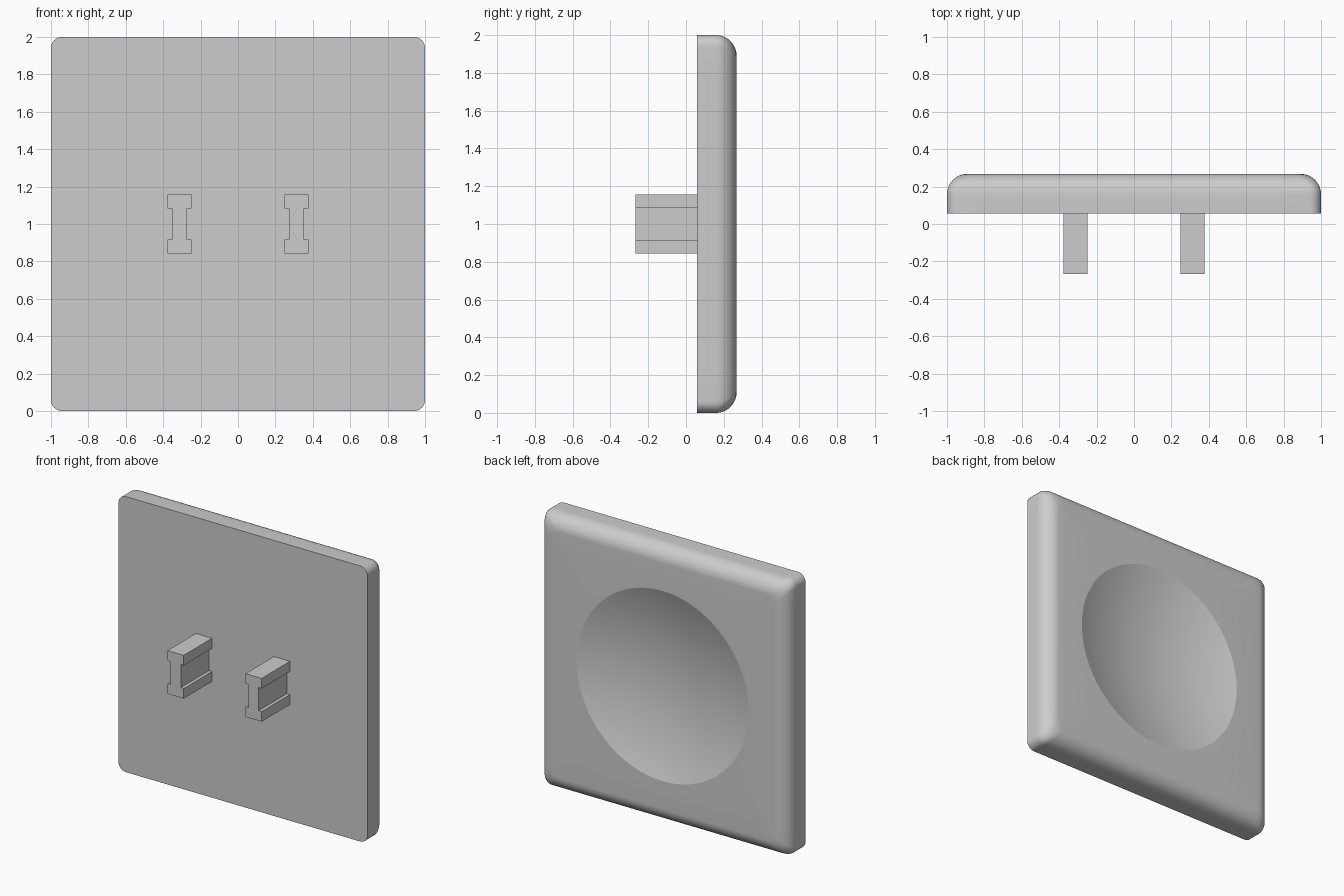
import bpy
import bmesh
from math import sin, cos, pi, radians, sqrt

cube = bpy.data.objects.get("Cube")
if cube:
    bpy.data.objects.remove(cube, do_unlink=True)

FRONT, PLATE_FRONT, BACK = -0.268, 0.057, 0.268
FILLET, CORNER = 0.11, 0.06
DISH_RADIUS, DISH_DEPTH = 0.69, 0.12
ARC, SIDE = 8, 15                       # segments per corner, points per straight
COUNT = 4 * (ARC + 1 + SIDE)

grey = bpy.data.materials.new("light_grey")
grey.use_nodes = True
grey.diffuse_color = (0.604, 0.604, 0.604, 1)
grey.node_tree.nodes["Principled BSDF"].inputs["Base Color"].default_value = grey.diffuse_color


def finish(name, bm):
    bmesh.ops.recalc_face_normals(bm, faces=bm.faces)
    mesh = bpy.data.meshes.new(name)
    bm.to_mesh(mesh)
    bm.free()
    mesh.materials.append(grey)
    obj = bpy.data.objects.new(name, mesh)
    bpy.context.collection.objects.link(obj)
    return obj


def rounded_square(half):
    """Outline points, counter-clockwise, with evenly divided straight sides."""
    inner = half - CORNER
    points = []
    for quarter in range(4):
        turn = quarter * pi / 2
        local = []
        for i in range(ARC + 1):
            a = pi / 2 * i / ARC
            local.append((inner + CORNER * cos(a), inner + CORNER * sin(a)))
        for i in range(1, SIDE + 1):
            local.append((inner - 2 * inner * i / (SIDE + 1), half))
        points += [(u * cos(turn) - v * sin(turn), u * sin(turn) + v * cos(turn))
                   for u, v in local]
    return points


def circle(radius):
    return [(radius * cos(pi / 4 + (i - ARC / 2) * 2 * pi / COUNT),
             radius * sin(pi / 4 + (i - ARC / 2) * 2 * pi / COUNT))
            for i in range(COUNT)]


# Plate: straight walls, filleted back edge, then a shallow spherical dish
layers = [(rounded_square(1), PLATE_FRONT)]
for step in range(13):
    a = pi / 2 * step / 12
    layers.append((rounded_square(1 - FILLET * (1 - cos(a))),
                   BACK - FILLET + FILLET * sin(a)))
sphere = (DISH_RADIUS ** 2 + DISH_DEPTH ** 2) / (2 * DISH_DEPTH)
floor = BACK - DISH_DEPTH
for step in range(16, 0, -1):
    r = DISH_RADIUS * step / 16
    layers.append((circle(r), floor + sphere - sqrt(sphere ** 2 - r ** 2)))

bm = bmesh.new()
loops = [[bm.verts.new((x, y, z + 1)) for x, z in outline] for outline, y in layers]
for low, high in zip(loops, loops[1:]):
    for i in range(COUNT):
        j = (i + 1) % COUNT
        bm.faces.new((low[i], low[j], high[j], high[i]))
bm.faces.new(loops[0])
centre = bm.verts.new((0, floor, 1))
for i in range(COUNT):
    bm.faces.new((loops[-1][i], loops[-1][(i + 1) % COUNT], centre))
plate = finish("plate", bm)
bpy.ops.object.select_all(action="DESELECT")
plate.select_set(True)
bpy.context.view_layer.objects.active = plate
bpy.ops.object.shade_smooth_by_angle(angle=radians(16))


# Mounting stems: I-shaped section extruded forward from the plate
def stem(name, x):
    wide, waist, tall, web = 0.065, 0.041, 0.157, 0.084
    half = [(wide, -tall), (wide, -web), (waist, -web),
            (waist, web), (wide, web), (wide, tall)]
    section = half + [(-u, v) for u, v in reversed(half)]
    bm = bmesh.new()
    face = bm.faces.new([bm.verts.new((x + u, FRONT, 1 + v)) for u, v in section])
    result = bmesh.ops.extrude_face_region(bm, geom=[face], use_keep_orig=True)
    moved = [g for g in result["geom"] if isinstance(g, bmesh.types.BMVert)]
    bmesh.ops.translate(bm, verts=moved, vec=(0, PLATE_FRONT - FRONT, 0))
    finish(name, bm)


stem("left_stem", 0.313)
stem("right_stem", -0.313)
